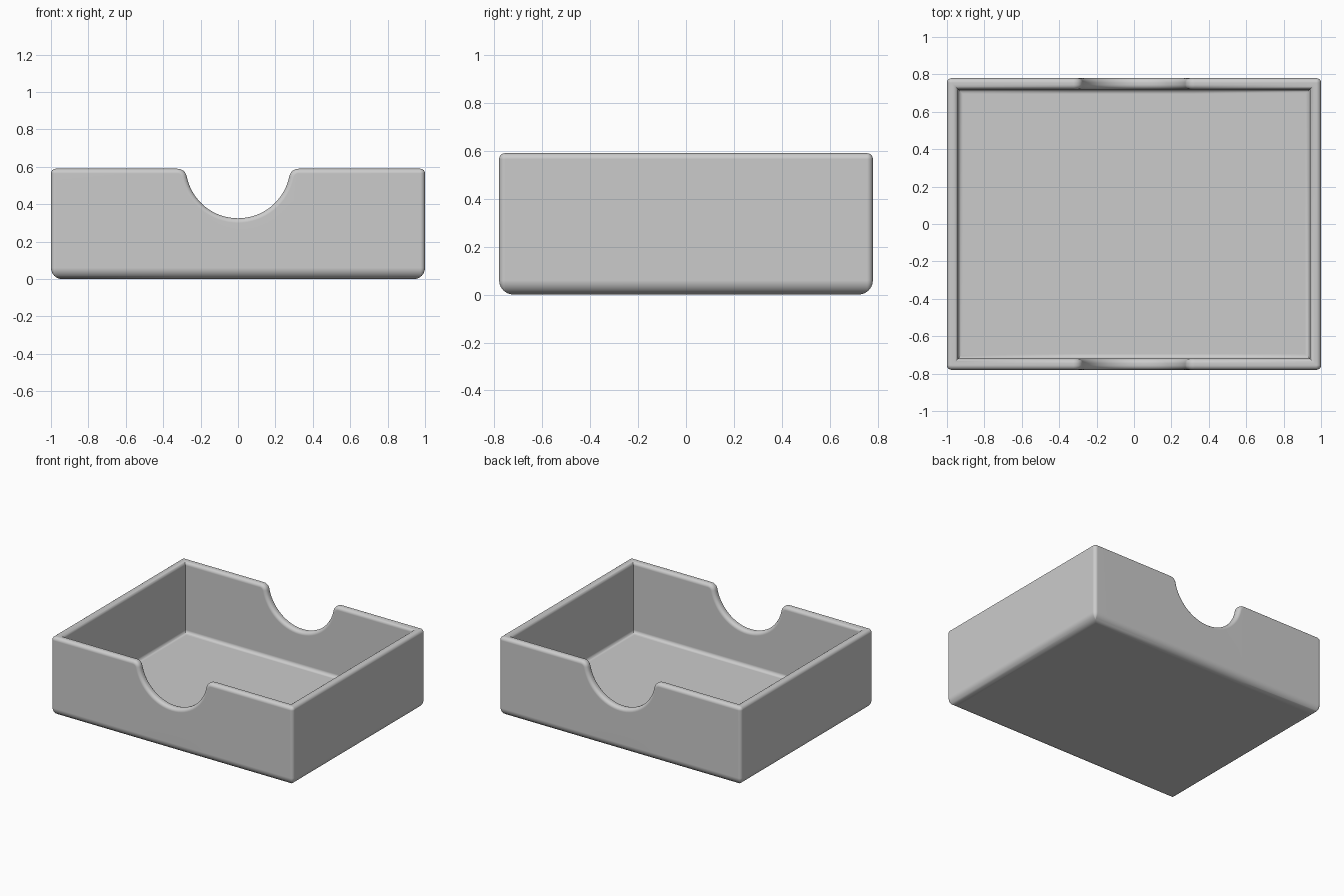
import bpy, bmesh
from math import sin, cos, pi, sqrt, atan2

cube = bpy.data.objects.get("Cube")
if cube:
    bpy.data.objects.remove(cube)

HX, HY, H = 1.0, 0.78, 0.59      # half sizes and height
WALL, RIM = 0.06, 0.025          # wall thickness and rim rounding
BASE, FLOOR_FILLET = 0.06, 0.025  # outer bottom rounding, inner floor fillet
CORNER = 0.025                   # rounding of the upright outer corners
R, LIP, DIP = 0.28, 0.05, 0.325  # thumb notch radius, shoulder radius, lowest point


def rim_outline(e):
    """Thumb notch from left to right as (x, z), moved into the wall by e."""
    zc, zl = DIP + R, H - LIP
    xl = sqrt((R + LIP) ** 2 - (zc - zl) ** 2)
    a = atan2(zc - zl, xl)
    half = []
    for i in range(9):            # shoulder
        t = pi / 2 + (pi / 2 - a) * i / 8
        half.append((xl + (LIP - e) * cos(t), zl + (LIP - e) * sin(t)))
    for i in range(1, 17):        # scoop
        t = a + (pi / 2 - a) * i / 16
        half.append(((R + e) * cos(t), zc - (R + e) * sin(t)))
    return [(-x, z) for x, z in half] + half[-2::-1]


def ring(depth, e=0.0, z=None):
    """One loop round the tray; z=None follows the notched rim."""
    r = max(CORNER - depth, 0.0)
    cx, cy = HX - depth - r, HY - depth - r
    pts = []
    for side in (-1, 1):
        for x, nz in rim_outline(e):
            pts.append((-side * x, side * (cy + r), nz if z is None else z))
        for k in (0, 1):          # the two corners after this wall
            sx, sy = -side, side if k == 0 else -side
            start = (pi / 2 if side > 0 else -pi / 2) + k * pi / 2
            for i in range(6):
                t = start + pi / 2 * i / 5
                pts.append((sx * cx + r * cos(t), sy * cy + r * sin(t),
                            H - e if z is None else z))
    return pts


# Section through the wall, from the underside over the rim to the floor
quarter = [pi / 2 * i / 6 for i in range(7)]
loops = [ring(BASE * (1 - sin(t)), RIM, BASE * (1 - cos(t))) for t in quarter]
loops += [ring(RIM * (1 - cos(t)), RIM * (1 - sin(t))) for t in quarter]
loops += [ring(WALL - RIM * (1 - sin(t)), RIM * (1 - cos(t))) for t in quarter]
loops += [ring(WALL + FLOOR_FILLET * (1 - cos(t)), RIM,
               WALL + FLOOR_FILLET * (1 - sin(t))) for t in quarter]

bm = bmesh.new()
rows = [[bm.verts.new(p) for p in loop] for loop in loops]
n = len(rows[0])
for lower, upper in zip(rows, rows[1:]):
    for i in range(n):
        j = (i + 1) % n
        bm.faces.new((lower[i], lower[j], upper[j], upper[i]))
bm.faces.new(rows[0])             # underside
bm.faces.new(rows[-1])            # inner floor
bmesh.ops.remove_doubles(bm, verts=bm.verts, dist=0.0002)
bmesh.ops.recalc_face_normals(bm, faces=bm.faces)

mesh = bpy.data.meshes.new("tray")
bm.to_mesh(mesh)
bm.free()
tray = bpy.data.objects.new("tray", mesh)
bpy.context.collection.objects.link(tray)

# Plain grey finish
grey = bpy.data.materials.new("light grey")
grey.use_nodes = True
colour = (0.6, 0.6, 0.6, 1.0)
grey.diffuse_color = colour
grey.node_tree.nodes["Principled BSDF"].inputs["Base Color"].default_value = colour
mesh.materials.append(grey)

# Smooth roundings, flat walls
bpy.ops.object.select_all(action="DESELECT")
tray.select_set(True)
bpy.context.view_layer.objects.active = tray
bpy.ops.object.shade_smooth_by_angle(angle=0.7)
weighted = tray.modifiers.new("flat walls", "WEIGHTED_NORMAL")
weighted.keep_sharp = True
